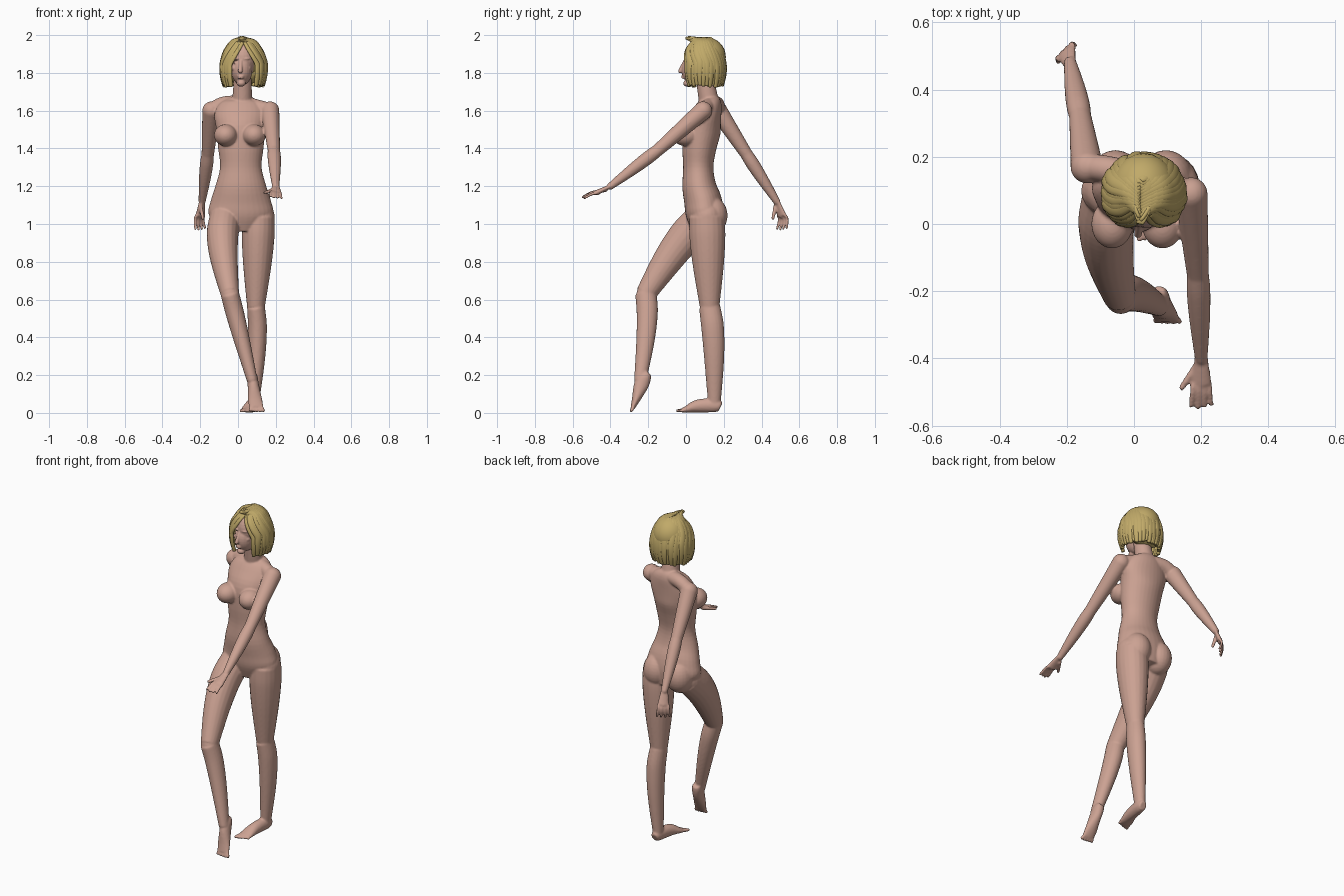
import bpy, bmesh, math, random
from mathutils import Vector, Matrix

random.seed(4)
if "Cube" in bpy.data.objects:
    bpy.data.objects.remove(bpy.data.objects["Cube"])


def material(name, colour):
    mat = bpy.data.materials.new(name)
    mat.use_nodes = True
    mat.diffuse_color = (*colour, 1)
    mat.node_tree.nodes["Principled BSDF"].inputs["Base Color"].default_value = (*colour, 1)
    return mat


skin = material("skin", (.6, .36, .29))
blonde = material("blonde_hair", (.53, .4, .14))


def spline(points, steps=4):
    """Catmull-Rom interpolation of equally long tuples."""
    result = []
    last = len(points) - 1
    for i in range(last):
        before, start = points[max(i - 1, 0)], points[i]
        end, after = points[i + 1], points[min(i + 2, last)]
        for step in range(steps):
            t = step / steps
            result.append([q + t * ((r - p) + t * ((2 * p - 5 * q + 4 * r - s) + t * (3 * q - p - 3 * r + s))) / 2
                           for p, q, r, s in zip(before, start, end, after)])
    return result + [points[last]]


def loft(bm, points, side=(1, 0, 0), segments=20):
    """Skin elliptical rings (x, y, z, half width, half depth) along a smooth path."""
    path = spline(points)
    centres = [Vector(point[:3]) for point in path]
    last = len(path) - 1
    rings = []
    for i, (centre, point) in enumerate(zip(centres, path)):
        tangent = (centres[min(i + 1, last)] - centres[max(i - 1, 0)]).normalized()
        across = Vector(side)
        across = (across - tangent * across.dot(tangent)).normalized()
        deep = tangent.cross(across)
        width, depth = point[3:]
        angles = [math.tau * k / segments for k in range(segments)]
        rings.append([bm.verts.new(centre + across * width * math.cos(a) + deep * depth * math.sin(a))
                      for a in angles])
    for low, high in zip(rings, rings[1:]):
        for k in range(segments):
            following = (k + 1) % segments
            bm.faces.new((low[k], low[following], high[following], high[k]))
    bm.faces.new(rings[0][::-1])
    bm.faces.new(rings[-1])


def ball(bm, centre, radii):
    matrix = Matrix.Translation(centre) @ Matrix.Diagonal((*radii, 1))
    bmesh.ops.create_uvsphere(bm, u_segments=24, v_segments=16, radius=1, matrix=matrix)


def bone(bm, start, end, thick, thin, bulge=0, push=(0, 0, 0), flat=1, side=(1, 0, 0)):
    """Tapering limb whose muscle swells and bows near its upper third."""
    points = []
    for i in range(7):
        t = i / 6
        swell = math.sin(math.pi * t ** .7)
        centre = Vector(start).lerp(Vector(end), t) + Vector(push) * swell
        radius = thick + (thin - thick) * t + bulge * swell
        points.append((*centre, radius, radius * flat))
    loft(bm, points, side)
    for centre, radius in ((start, thick * min(flat, 1)), (end, thin * min(flat, 1))):
        ball(bm, centre, [radius] * 3)


def fan(bm, base, tip, across, count, radius, bend=(0, 0, 0)):
    """Row of fingers or toes, shrinking along the row, spread about a base and a tip."""
    reach = Vector(tip) - Vector(base)
    for i in range(count):
        offset = Vector(across) * (2 * i / (count - 1) - 1)
        shorter = 1 - .06 * abs(i - 1)
        root = Vector(base) + offset
        bone(bm, root, root + reach * shorter + offset * .25, radius * shorter, radius * .8, 0, bend,
             side=(.9, .3, .1))


def finish(name, bm, mat, voxel=None):
    """Make a smooth object, optionally fused into one skin."""
    bmesh.ops.recalc_face_normals(bm, faces=bm.faces)
    mesh = bpy.data.meshes.new(name)
    bm.to_mesh(mesh)
    bm.free()
    obj = bpy.data.objects.new(name, mesh)
    bpy.context.collection.objects.link(obj)
    if voxel:
        remesh = obj.modifiers.new("fuse", "REMESH")
        remesh.mode = "VOXEL"
        remesh.voxel_size = voxel
        relax = obj.modifiers.new("relax", "SMOOTH")
        relax.factor = .5
        relax.iterations = 4
        graph = bpy.context.evaluated_depsgraph_get()
        obj.data = bpy.data.meshes.new_from_object(obj.evaluated_get(graph))
        obj.modifiers.clear()
    obj.data.materials.clear()
    obj.data.materials.append(mat)
    for face in obj.data.polygons:
        face.use_smooth = True


# Torso as (y, z, half width, half depth) rings, then neck
body = bmesh.new()
torso = [(.11, .97, .11, .08), (.1, 1.05, .17, .1), (.09, 1.12, .16, .1), (.07, 1.2, .135, .09),
         (.065, 1.3, .11, .08), (.07, 1.4, .12, .09), (.085, 1.5, .13, .1), (.11, 1.58, .14, .08),
         (.13, 1.64, .11, .06), (.13, 1.67, .06, .04)]
loft(body, [(.015, *ring) for ring in torso], segments=32)
bone(body, (.02, .13, 1.6), (.027, .09, 1.82), .055, .045)

# Bust and seat
for x in (-.065, .085):
    ball(body, (x, 0, 1.47), (.062, .073, .058))
    ball(body, (x + .01, .135, 1.045), (.08, .085, .1))

# Arms: the left reaches forward, the right trails behind
left_shoulder, left_elbow, left_wrist = (.17, .09, 1.6), (.19, -.15, 1.39), (.2, -.4, 1.2)
right_shoulder, right_elbow, right_wrist = (-.14, .17, 1.6), (-.16, .32, 1.37), (-.19, .48, 1.12)
bone(body, right_shoulder, left_shoulder, .04, .04, push=(0, .01, .04), side=(0, 1, 0))
for shoulder, elbow, wrist in ((left_shoulder, left_elbow, left_wrist),
                               (right_shoulder, right_elbow, right_wrist)):
    bone(body, shoulder, elbow, .049, .033)
    bone(body, elbow, wrist, .033, .019, bulge=.006)

# Hands: palm, four fingers and thumb
left_knuckles, right_knuckles = (.2, -.475, 1.165), (-.2, .507, 1.045)
bone(body, left_wrist, left_knuckles, .021, .032, flat=.45)
fan(body, left_knuckles, (.2, -.545, 1.14), (.024, 0, -.004), 4, .009, (0, 0, .006))
bone(body, (.184, -.425, 1.18), (.142, -.487, 1.165), .011, .009)
bone(body, right_wrist, right_knuckles, .021, .033, flat=.45, side=(1, 1, 0))
fan(body, right_knuckles, (-.2, .507, .97), (.02, .02, 0), 4, .009, (-.006, .008, 0))
bone(body, (-.2, .475, 1.1), (-.185, .46, 1.03), .011, .009)

# Legs: the left stands, the right is bent forward
left_hip, left_knee, left_ankle = (.11, .11, 1.04), (.095, .125, .56), (.083, .15, .05)
right_hip, right_knee, right_ankle = (-.07, .08, 1.02), (-.043, -.213, .63), (.076, -.243, .17)
bone(body, left_hip, left_knee, .084, .047, bulge=.012, flat=1.1)
bone(body, left_knee, left_ankle, .047, .028, bulge=.008, push=(.012, .012, 0), flat=1.2)
bone(body, right_hip, right_knee, .084, .049, bulge=.008, push=(-.02, -.02, 0), flat=1.1)
bone(body, right_knee, right_ankle, .049, .028, bulge=.005, push=(0, .016, 0), flat=1.15)

# Feet from heel to ball, then toes with the largest on the inner side
loft(body, [(.085, .182, .03, .022, .026), (.083, .15, .04, .03, .037), (.07, .06, .036, .034, .034),
            (.056, 0, .018, .04, .017), (.053, -.02, .014, .036, .012)])
fan(body, (.053, -.012, .014), (.05, -.036, .011), (.028, .008, 0), 5, .011)
loft(body, [(.07, -.2, .21, .021, .02), (.075, -.215, .19, .029, .033), (.081, -.238, .145, .03, .039),
            (.09, -.265, .07, .038, .022), (.098, -.282, .028, .038, .012)])
fan(body, (.096, -.28, .03), (.1, -.29, .011), (-.028, 0, 0), 5, .011)
finish("body", body, skin, voxel=.0055)

# Head with facial features, turned slightly to its right
head = bmesh.new()
ball(head, (.028, .085, 1.875), (.075, .096, .098))
ball(head, (.02, .045, 1.815), (.056, .068, .08))
ball(head, (.016, .008, 1.745), (.024, .023, .018))
bone(head, (.016, -.005, 1.865), (.012, -.03, 1.81), .008, .012)
for sign in (-1, 1):
    ball(head, (.016 + sign * .026, 0, 1.875), (.021, .012, .007))
    ball(head, (.016 + sign * .027, .004, 1.853), (.013, .01, .007))
    ball(head, (.017 + sign * .034, .017, 1.825), (.02, .022, .017))
for z in (1.783, 1.774):
    ball(head, (.014, -.014, z), (.018, .011, .005))
finish("head", head, skin, voxel=.0035)

# Bobbed hair: an inner cap under overlapping locks swept from a parting
hair = bmesh.new()
ball(hair, (.028, .105, 1.885), (.098, .106, .104))
ball(hair, (.03, .135, 1.81), (.1, .072, .075))
locks, levels = 15, 7
for sign in (-1, 1):
    for lock in range(locks):
        share = lock / (locks - 1)
        final = math.radians(41 + 137 * share)
        drop = random.uniform(-.006, .008)
        puff = random.uniform(.95, 1)
        path = [(.018, .13 * share, 1.984, .011, .007)]
        for level in range(levels):
            fall = level / (levels - 1)
            grow = min(2 * fall, 1)
            angle = final - math.radians(30) * (1 - grow) * (1 - share)
            spread = puff * (.45 + .55 * math.sin(2.3 * fall ** .8))
            path.append((.029 + sign * .122 * spread * math.sin(angle), .092 - .118 * spread * math.cos(angle),
                         1.968 - .238 * fall + drop * grow, .021 - .01 * fall ** 4, .0105))
        loft(hair, path, side=(math.cos(final) * sign, math.sin(final), 0), segments=12)
finish("hair", hair, blonde)
